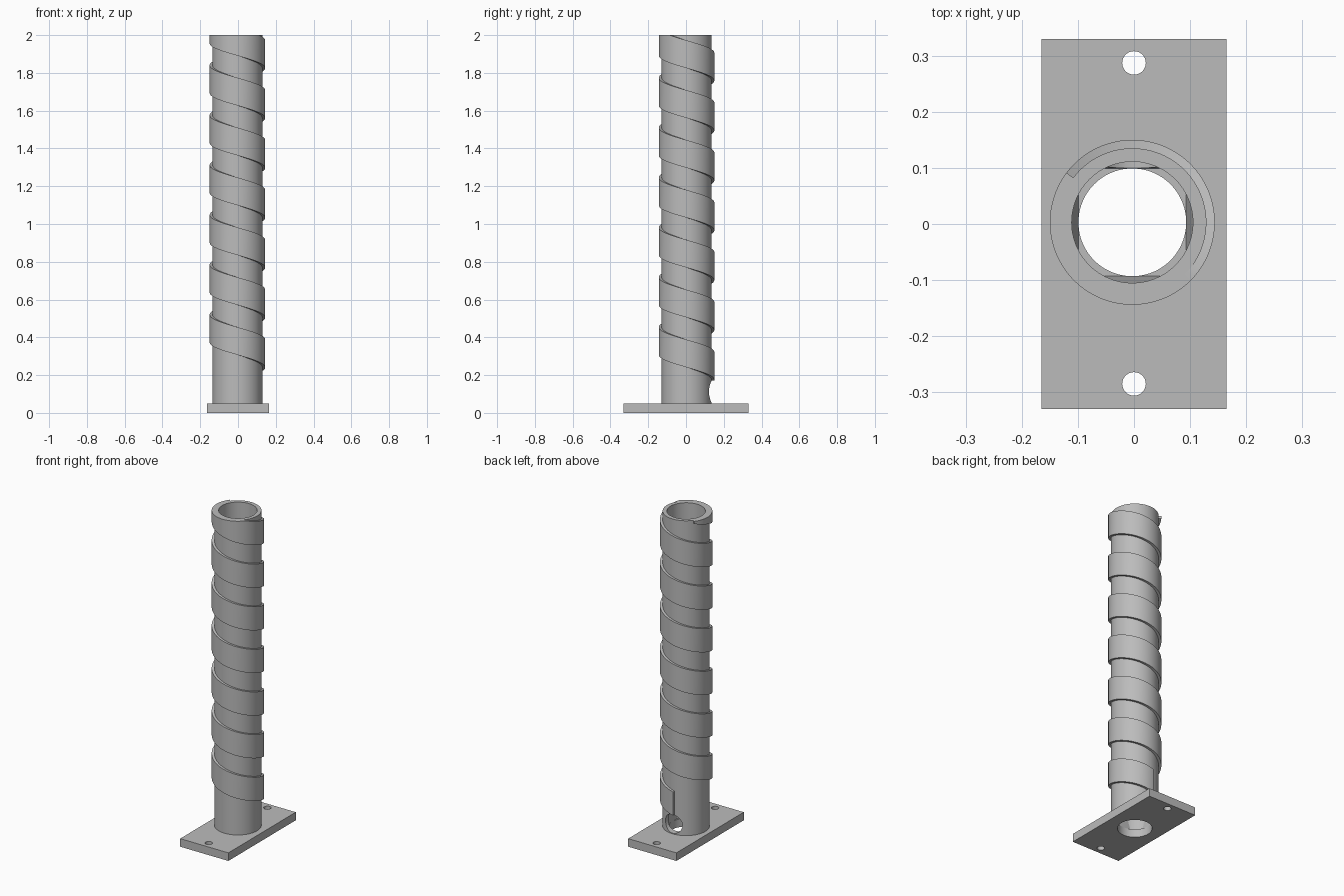
import bpy, bmesh, math

if "Cube" in bpy.data.objects:
    bpy.data.objects.remove(bpy.data.objects["Cube"], do_unlink=True)

grey = bpy.data.materials.new("plain grey")
grey.use_nodes = True
colour = (0.5, 0.5, 0.5, 1)
grey.diffuse_color = colour
grey.node_tree.nodes["Principled BSDF"].inputs["Base Color"].default_value = colour

CX, CY = -0.003, 0.003      # tube axis
BASE, TOP = 0.05, 2.0       # plate top and tube top
TUBE_R, BORE_R, BAND_R = 0.132, 0.108, 0.147
PITCH, BAND_H = 0.264, 0.147


def cylinder(name, r, z0, z1, x=CX, y=CY, sides=96):
    bpy.ops.mesh.primitive_cylinder_add(vertices=sides, radius=r, depth=z1 - z0,
                                        location=(x, y, (z0 + z1) / 2))
    ob = bpy.context.object
    ob.name = name
    ob.data.materials.append(grey)
    return ob


def from_bmesh(name, bm):
    bmesh.ops.recalc_face_normals(bm, faces=bm.faces)
    me = bpy.data.meshes.new(name)
    bm.to_mesh(me)
    bm.free()
    ob = bpy.data.objects.new(name, me)
    bpy.context.collection.objects.link(ob)
    me.materials.append(grey)
    return ob


def select(ob):
    bpy.ops.object.select_all(action='DESELECT')
    ob.select_set(True)
    bpy.context.view_layer.objects.active = ob


def cut(ob, cutter):
    select(ob)
    mod = ob.modifiers.new("cut", 'BOOLEAN')
    mod.operation, mod.solver, mod.object = 'DIFFERENCE', 'EXACT', cutter
    bpy.ops.object.modifier_apply(modifier=mod.name)
    bpy.data.objects.remove(cutter, do_unlink=True)


def cable_hole():
    # round opening through the back wall, just above the plate
    ob = cylinder("cable_hole_cutter", 0.058, 0, 0.25, sides=48)
    ob.rotation_euler = (math.pi / 2, 0, 0)
    ob.location = (CX, 0.17, 0.112)
    return ob


# Mounting plate with a bore and two screw holes
bpy.ops.mesh.primitive_cube_add(size=1, location=(0, 0, BASE / 2))
plate = bpy.context.object
plate.name = "mounting_plate"
plate.scale = (0.33, 0.66, BASE)
bpy.ops.object.transform_apply(location=False, rotation=False, scale=True)
plate.data.materials.append(grey)
cut(plate, cylinder("bore_cutter", 0.096, -0.1, 0.1))
for y in (-0.285, 0.287):
    cut(plate, cylinder("screw_cutter", 0.021, -0.1, 0.1, 0, y, 32))

# Hollow tube
tube = cylinder("tube", TUBE_R, BASE, TOP)
cut(tube, cylinder("bore_cutter", BORE_R, 0, TOP + 0.1))
cut(tube, cable_hole())

# Four sloping flats at the foot of the bore
flats = cylinder("bore_flats", BORE_R + 0.004, BASE, 0.2)
bpy.ops.mesh.primitive_cone_add(vertices=4, radius1=0.0955 * math.sqrt(2),
                                radius2=0.113 * math.sqrt(2), depth=0.17,
                                location=(CX, CY, BASE + 0.08))
pyramid = bpy.context.object
pyramid.rotation_euler.z = math.pi / 4
bpy.context.view_layer.update()
# square the cutter to the axes whichever way its first corner points
corner = pyramid.matrix_world.to_3x3() @ pyramid.data.vertices[0].co
if abs(abs(corner.x) - abs(corner.y)) > 0.01:
    pyramid.rotation_euler.z = 0
cut(flats, pyramid)
cut(flats, cable_hole())

# Spiral band: a flat strip winding down the tube, trimmed at both ends
bm = bmesh.new()
rings = []
START, END, STEP = -217, 455, 4
for deg in range(START, END + 1, STEP):
    a = math.radians(deg + 0.0)
    rings.append((a, deg))
turns_down = 6 * 360
bm.clear()
prev = None
for deg in range(START, END + turns_down - 360 + 1, STEP):
    a = math.radians(deg)
    top = TOP - PITCH * (deg + 38) / 360
    z_hi, z_lo = min(top, TOP), max(top - BAND_H, BASE)
    if z_hi - z_lo < 0.002:
        break
    ring = [bm.verts.new((CX + r * math.cos(a), CY + r * math.sin(a), z))
            for r, z in ((TUBE_R - 0.006, z_lo), (BAND_R, z_lo),
                         (BAND_R, z_hi), (TUBE_R - 0.006, z_hi))]
    if prev:
        for i in range(4):
            j = (i + 1) % 4
            bm.faces.new((prev[i], prev[j], ring[j], ring[i]))
    else:
        bm.faces.new(ring)
    prev = ring
bm.faces.new(prev)
band = from_bmesh("spiral_band", bm)
cut(band, cable_hole())

# Smooth the round walls, keep the edges crisp
for ob in (plate, tube, flats, band):
    select(ob)
    bpy.ops.object.shade_smooth_by_angle(angle=math.radians(30))
